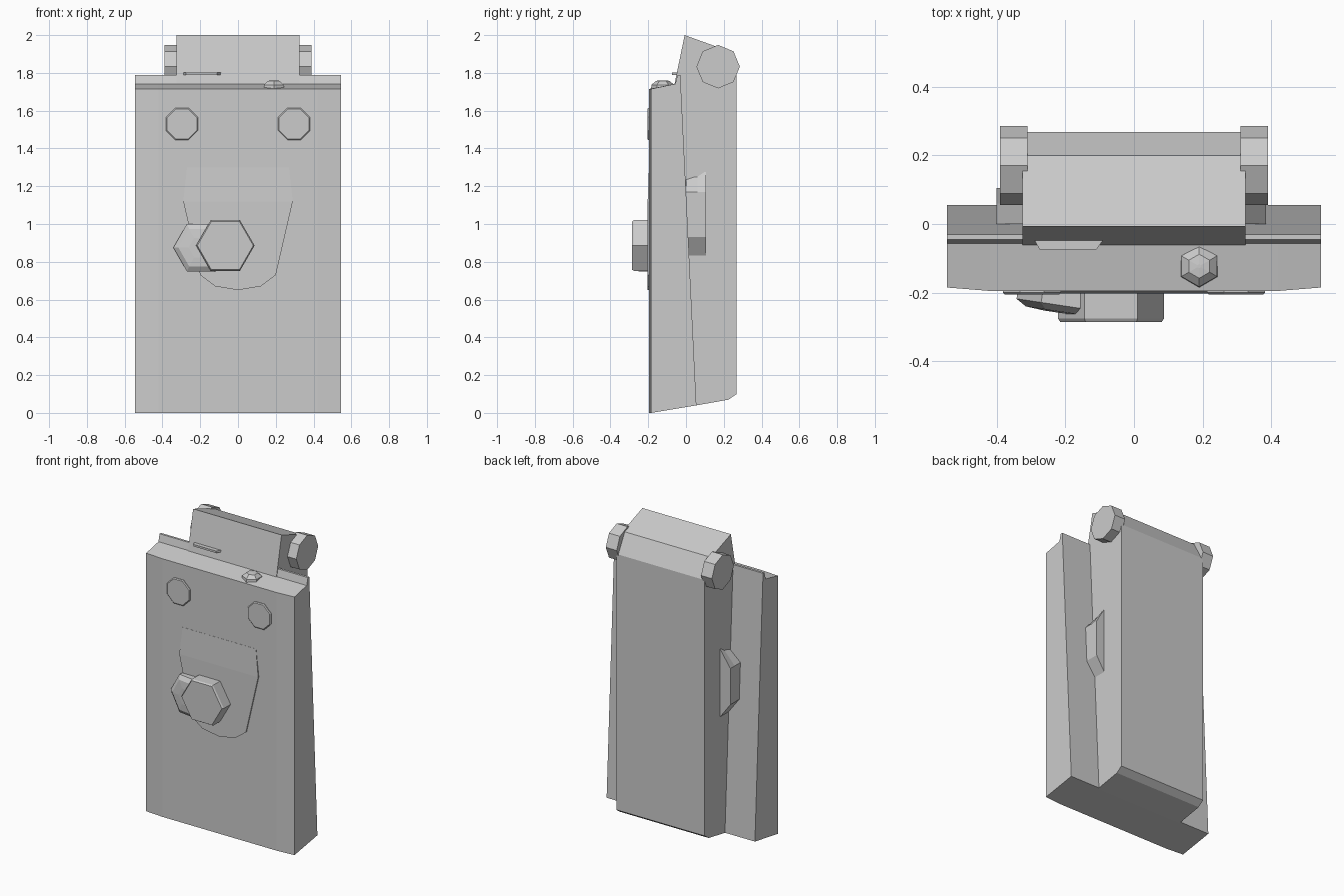
import bpy, bmesh
from math import radians, pi, cos, sin
from mathutils import Matrix, Vector

if "Cube" in bpy.data.objects:
    bpy.data.objects.remove(bpy.data.objects["Cube"])


def finish(name, bm):
    bmesh.ops.recalc_face_normals(bm, faces=bm.faces)
    me = bpy.data.meshes.new(name)
    bm.to_mesh(me)
    bm.free()
    ob = bpy.data.objects.new(name, me)
    bpy.context.collection.objects.link(ob)
    return ob


def loft(name, rings):
    """Join rings of equal point count and cap both ends."""
    bm = bmesh.new()
    vs = [[bm.verts.new(p) for p in r] for r in rings]
    n = len(rings[0])
    for a, b in zip(vs, vs[1:]):
        for i in range(n):
            j = (i + 1) % n
            bm.faces.new((a[i], a[j], b[j], b[i]))
    bm.faces.new(vs[0])
    bm.faces.new(vs[-1])
    return finish(name, bm)


def bolt(name, loc, axis, levels, sides, turn=0.0):
    """Faceted bolt head; levels are (radius, height) along axis."""
    rot = Vector(axis).to_track_quat('Z', 'Y').to_matrix().to_4x4()
    m = Matrix.Translation(loc) @ rot
    angles = [turn + 2 * pi * i / sides for i in range(sides)]
    return loft(name, [[m @ Vector((r * cos(a), r * sin(a), h)) for a in angles]
                       for r, h in levels])


# Front slab with slightly swept-back front corners and a raised top lip
rings = []
for x, fy in ((-0.545, -0.185), (-0.42, -0.195), (0.42, -0.195), (0.545, -0.185)):
    prof = [(fy, 0), (0.055, 0.04), (-0.03, 1.79), (-0.045, 1.79),
            (-0.057, 1.742), (fy, 1.715)]
    rings.append([(x, y, z) for y, z in prof])
loft("front_slab", rings)

# Rear housing
prof = [(0.045, 0.038), (0.225, 0.07), (0.268, 0.10), (0.268, 1.80), (0.20, 1.925),
        (-0.007, 2.0), (-0.062, 1.735)]
loft("rear_housing", [[(x, y, z) for y, z in prof] for x in (-0.325, 0.325)])

# Side hinge bolts and side clips
for s, side in ((-1, "left"), (1, "right")):
    bolt(side + "_hinge_bolt", (s * 0.31, 0.17, 1.833), (s, 0, 0),
         [(0.115, 0), (0.115, 0.08)], 8)
    out = 0.40 if s < 0 else 0.385
    clip = [(0.31, 0.81), (out, 0.93), (out, 1.17), (0.31, 1.30)]
    loft(side + "_clip", [[(s * x, y, z - dz * (z > 1.2)) for x, z in clip]
                          for y, dz in ((0.0, 0.05), (0.06, 0.03), (0.105, 0))])
    # Round bolt on the slab front
    bolt(side + "_front_bolt", (s * 0.297, -0.18, 1.53), (0, -1, 0),
         [(0.092, 0), (0.092, 0.02), (0.086, 0.025)], 8, radians(22.5))

# Tongue-shaped plate, upper end sloping into the slab
half = [(0.27, 1.30), (0.275, 1.25), (0.29, 1.12), (0.20, 0.73), (0.12, 0.67)]
outline = half + [(0, 0.65)] + [(-x, z) for x, z in reversed(half)]


def plate_y(z):
    return -0.196 if z > 1.27 else -0.198 if z > 1.2 else -0.203


bm = bmesh.new()
front = [bm.verts.new((x, plate_y(z), z)) for x, z in outline]
back = [bm.verts.new((x, -0.18, z)) for x, z in outline]
n = len(outline)
for i in range(n):
    j = (i + 1) % n
    bm.faces.new((front[i], front[j], back[j], back[i]))
bm.faces.new(back)
for i in (0, 1):
    bm.faces.new((front[i], front[i + 1], front[n - 2 - i], front[n - 1 - i]))
bm.faces.new(front[2:n - 2])
finish("tongue_plate", bm)

# Overlapping hexagonal heads
bolt("main_hex_bolt", (-0.067, -0.19, 0.886), (0, -1, 0),
     [(0.155, 0), (0.155, 0.085), (0.148, 0.095)], 6)
bolt("tilted_hex_bolt", (-0.19, -0.18, 0.875), (-0.15, -1, 0),
     [(0.145, 0), (0.145, 0.06), (0.115, 0.078), (0.06, 0.082)], 6)

# Small domed stud on the sloping slab top
bolt("top_stud", (0.19, -0.123, 1.715), (0, 0, 1),
     [(0.062, 0), (0.06, 0.022), (0.035, 0.043), (0.006, 0.046)], 6, radians(30))

# Thin ledge on the housing front
loft("housing_ledge", [[(-0.29, -0.03, z), (-0.09, -0.03, z), (-0.09, -0.047, z),
                        (-0.11, -0.075, z), (-0.275, -0.075, z), (-0.29, -0.047, z)]
                       for z in (1.79, 1.803)])
